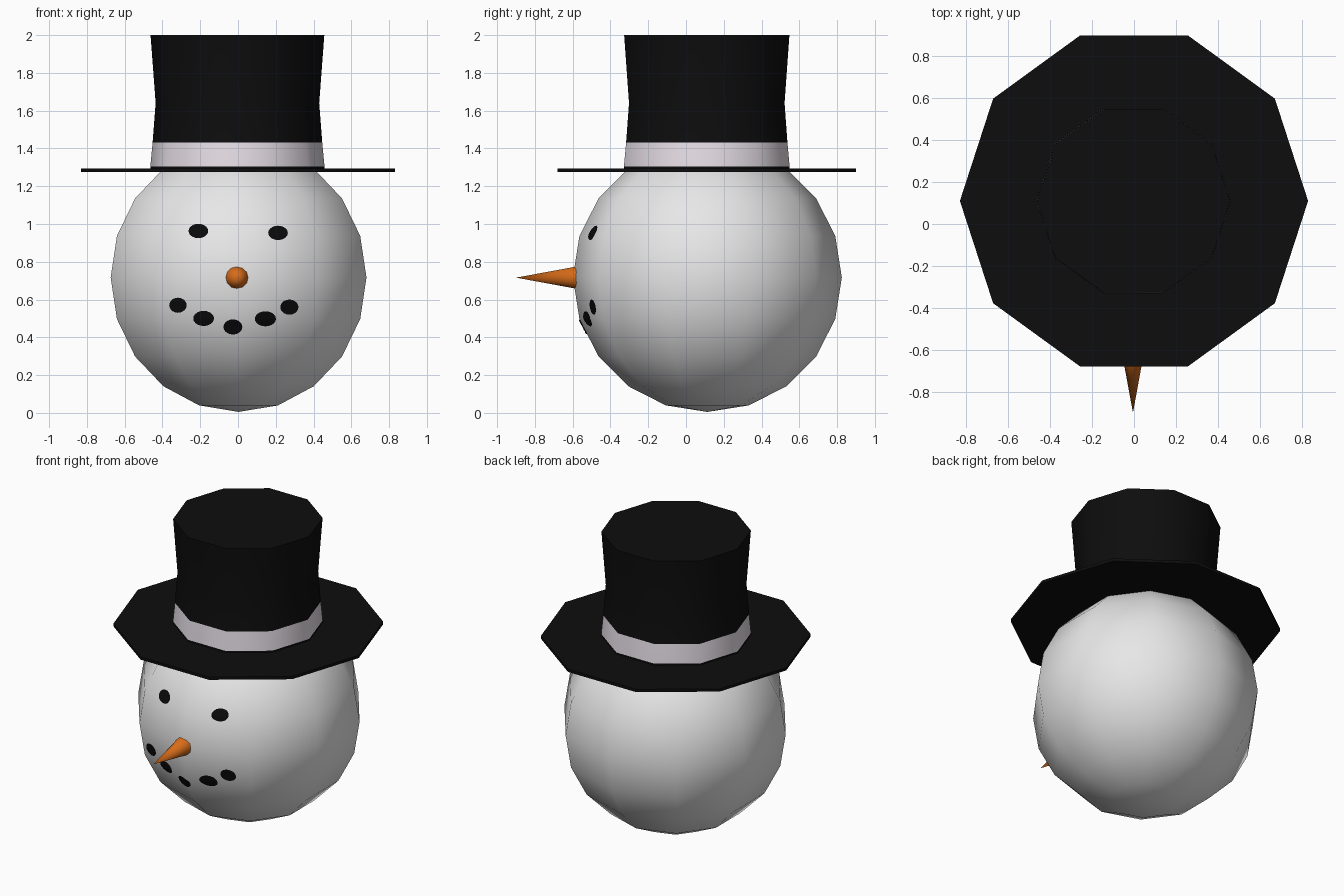
import bpy, bmesh, math
from mathutils import Vector
from mathutils.bvhtree import BVHTree

if "Cube" in bpy.data.objects:
    bpy.data.objects.remove(bpy.data.objects["Cube"])

CY = 0.11      # y of the head and hat axis
SIDES = 10


def material(name, rgb):
    m = bpy.data.materials.new(name)
    m.diffuse_color = (*rgb, 1)
    m.use_nodes = True
    m.node_tree.nodes["Principled BSDF"].inputs["Base Color"].default_value = m.diffuse_color
    return m


SNOW = material("snow white", (0.8, 0.8, 0.8))
BLACK = material("hat black", (0.004, 0.004, 0.004))
COAL = material("coal black", (0.003, 0.003, 0.003))
BAND = material("band pale lilac", (0.82, 0.76, 0.82))
ORANGE = material("carrot orange", (0.68, 0.15, 0.01))


def finish(name, bm, mats, loc=(0, 0, 0), angle=None):
    me = bpy.data.meshes.new(name)
    bm.to_mesh(me)
    bm.free()
    ob = bpy.data.objects.new(name, me)
    ob.location = loc
    bpy.context.collection.objects.link(ob)
    for m in mats:
        me.materials.append(m)
    bpy.ops.object.select_all(action='DESELECT')
    ob.select_set(True)
    bpy.context.view_layer.objects.active = ob
    if angle:
        bpy.ops.object.shade_smooth_by_angle(angle=math.radians(angle))
    else:
        bpy.ops.object.shade_smooth()
    return ob


def lathe(profile, sides):
    """Closed solid of revolution about z from (radius, z) points."""
    bm = bmesh.new()
    rings = [[bm.verts.new((r * math.cos(a), r * math.sin(a), z))
              for a in (math.tau * i / sides for i in range(sides))]
             for r, z in profile]
    for lo, hi in zip(rings, rings[1:]):
        for i in range(sides):
            j = (i + 1) % sides
            bm.faces.new((lo[i], lo[j], hi[j], hi[i]))
    bm.faces.new(rings[0][::-1])
    bm.faces.new(rings[-1])
    return bm


# Head: ten-sided ball
bm = bmesh.new()
bmesh.ops.create_uvsphere(bm, u_segments=SIDES, v_segments=10, radius=0.712)
bmesh.ops.translate(bm, verts=bm.verts, vec=(0.003, CY + 0.003, 0.717))
bmesh.ops.recalc_face_normals(bm, faces=bm.faces)
surface = BVHTree.FromBMesh(bm)
finish("head", bm, [SNOW])

# Hat brim
finish("hat_brim", lathe([(0.83, 1.275), (0.83, 1.294)], SIDES),
       [BLACK], (0, CY, 0), 40)

# Hat crown, waisted, with the ribbon band as its own ring of faces
bm = lathe([(0.462, 1.285), (0.461, 1.305), (0.449, 1.432),
            (0.433, 1.64), (0.46, 2.0)], SIDES)
for f in bm.faces:
    if abs(f.normal.z) < 0.9 and 1.31 < f.calc_center_median().z < 1.42:
        f.material_index = 1
finish("hat_crown", bm, [BLACK, BAND], (-0.003, CY, 0), 40)

# Carrot nose
bm = bmesh.new()
bmesh.ops.create_cone(bm, cap_ends=True, segments=12, radius1=0.066,
                      radius2=0, depth=0.36)
nose = finish("nose", bm, [ORANGE], (-0.005, -0.72, 0.716), 40)
nose.rotation_euler = (math.radians(90), 0, 0)


def coal(name, x, z, rx, rz):
    """Thin oval draped onto the front of the head."""
    bm = bmesh.new()
    n = 20

    def drape(px, pz):
        hit = surface.ray_cast(Vector((px, -2, pz)), Vector((0, 1, 0)))[0]
        return bm.verts.new(hit + Vector((0, -0.007, 0)))

    mid = drape(x, z)
    rings = [[drape(x + k * rx * math.cos(math.tau * i / n),
                    z + k * rz * math.sin(math.tau * i / n))
              for i in range(n)] for k in (0.35, 0.7, 1)]
    for i in range(n):
        j = (i + 1) % n
        bm.faces.new((mid, rings[0][i], rings[0][j]))
        for a, b in zip(rings, rings[1:]):
            bm.faces.new((a[i], b[i], b[j], a[j]))
    finish(name, bm, [COAL])


# Eyes and mouth
for name, x, z in (("eye_right", -0.21, 0.963), ("eye_left", 0.212, 0.953)):
    coal(name, x, z, 0.052, 0.038)
for i, (x, z, rx) in enumerate([(-0.318, 0.57, 0.046), (-0.182, 0.5, 0.055),
                                (-0.027, 0.455, 0.05), (0.145, 0.498, 0.056),
                                (0.272, 0.56, 0.048)]):
    coal(f"mouth_coal_{i + 1}", x, z, rx, 0.04)
